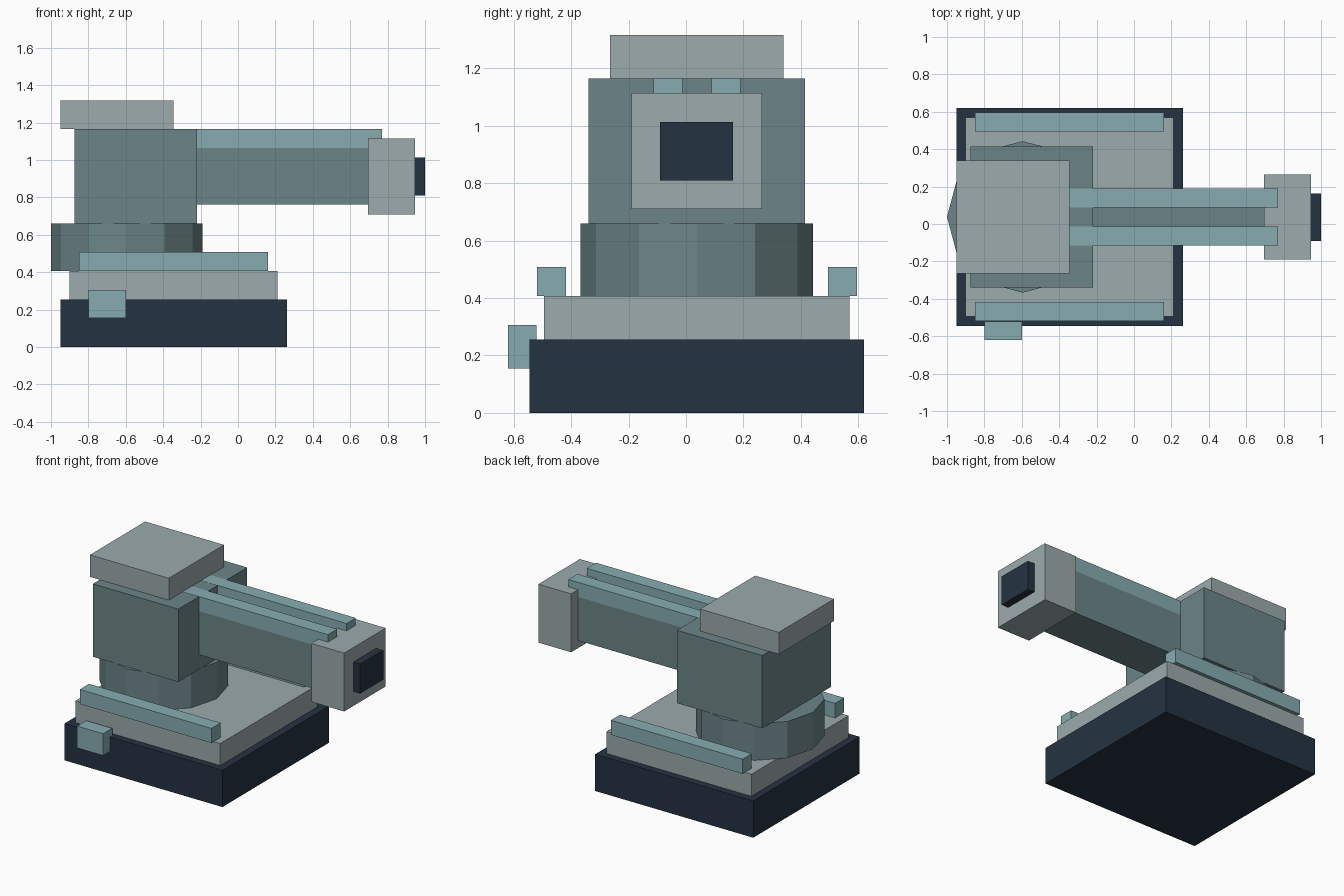
import bpy, bmesh
from mathutils import Matrix, Vector

if "Cube" in bpy.data.objects:
    bpy.data.objects.remove(bpy.data.objects["Cube"])


def material(name, rgb):
    m = bpy.data.materials.new(name)
    m.diffuse_color = tuple((c / 255) ** 2.2 for c in rgb) + (1,)
    m.use_nodes = True
    m.node_tree.nodes["Principled BSDF"].inputs["Base Color"].default_value = m.diffuse_color
    return m


NAVY = material("navy", (41, 54, 68))
LIGHT = material("light_grey", (155, 169, 171))
STEEL = material("steel", (108, 132, 135))
TEAL = material("teal", (134, 171, 176))


def finish(name, bm, mat):
    mesh = bpy.data.meshes.new(name)
    bm.to_mesh(mesh)
    bm.free()
    mesh.materials.append(mat)
    obj = bpy.data.objects.new(name, mesh)
    bpy.context.collection.objects.link(obj)


def box(name, x, y, z, mat):
    """Box from (min, max) ranges on each axis."""
    bm = bmesh.new()
    size = Vector((x[1] - x[0], y[1] - y[0], z[1] - z[0]))
    mid = Vector((sum(x), sum(y), sum(z))) / 2
    bmesh.ops.create_cube(bm, size=1, matrix=Matrix.LocRotScale(mid, None, size))
    finish(name, bm, mat)


# Stepped base
box("base", (-0.95, 0.262), (-0.545, 0.62), (0, 0.255), NAVY)
box("base_plate", (-0.90, 0.21), (-0.495, 0.57), (0.255, 0.407), LIGHT)

# Side rails on the plate, mirrored about the centre line
MID = 0.038
for side, s in (("front", -1), ("back", 1)):
    ys = sorted((MID + s * 0.456, MID + s * 0.557))
    box(f"{side}_base_rail", (-0.85, 0.16), ys, (0.407, 0.508), TEAL)

# Small control box on the front of the base
box("control_box", (-0.80, -0.60), (-0.62, -0.52), (0.155, 0.306), TEAL)

# Twelve-sided turntable
bm = bmesh.new()
bmesh.ops.create_cone(bm, cap_ends=True, segments=12, radius1=0.405, radius2=0.405,
                      depth=0.254, matrix=Matrix.Translation((-0.595, MID, 0.533)))
finish("turntable", bm, STEEL)

# Housing and cap
box("housing", (-0.875, -0.22), (-0.34, 0.415), (0.66, 1.165), STEEL)
box("housing_cap", (-0.95, -0.345), (-0.265, 0.34), (1.165, 1.317), LIGHT)

# Arm with two top rails running into the housing
box("arm", (-0.32, 0.72), (-0.114, 0.19), (0.763, 1.065), STEEL)
for side, s in (("front", -1), ("back", 1)):
    ys = sorted((MID + s * 0.051, MID + s * 0.152))
    box(f"{side}_arm_rail", (-0.38, 0.77), ys, (1.065, 1.166), TEAL)

# Arm head and dark tip
box("arm_head", (0.695, 0.947), (-0.19, 0.265), (0.71, 1.115), LIGHT)
box("arm_tip", (0.93, 1.0), (-0.09, 0.163), (0.81, 1.014), NAVY)
